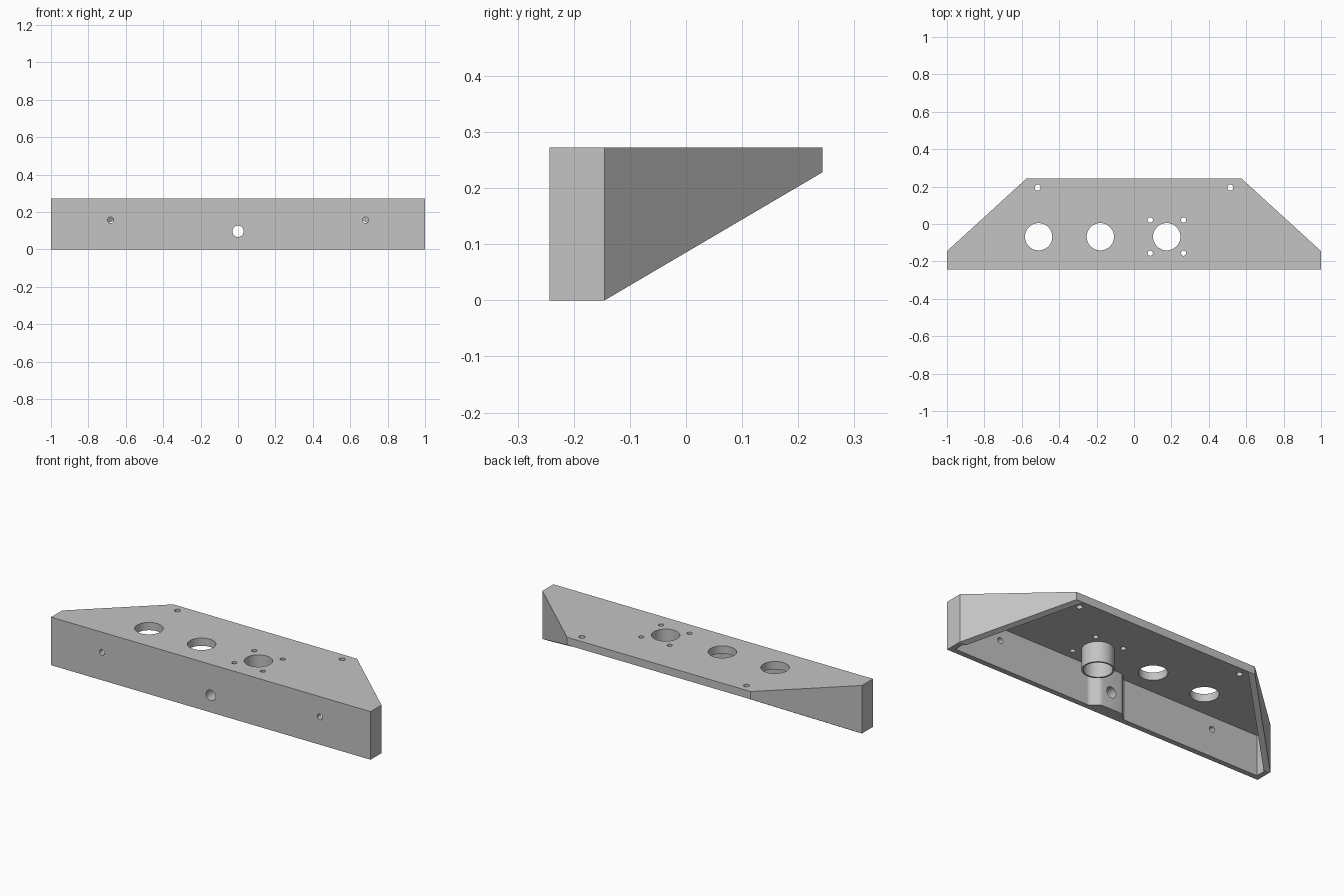
import bpy, bmesh, math
from mathutils import Matrix, Vector

cube = bpy.data.objects.get("Cube")
if cube:
    bpy.data.objects.remove(cube)

# Main sizes
HEIGHT, WALL, PLATE = 0.272, 0.03, 0.044
FRONT, BEND, BACK = -0.243, -0.145, 0.243
UNDER = HEIGHT - PLATE
INNER = FRONT + WALL

grey = bpy.data.materials.new("light_grey")
grey.use_nodes = True
colour = (0.55, 0.55, 0.55, 1)
grey.diffuse_color = colour
grey.node_tree.nodes["Principled BSDF"].inputs["Base Color"].default_value = colour


def make_object(name, bm):
    bmesh.ops.recalc_face_normals(bm, faces=bm.faces[:])
    mesh = bpy.data.meshes.new(name)
    bm.to_mesh(mesh)
    bm.free()
    mesh.materials.append(grey)
    obj = bpy.data.objects.new(name, mesh)
    bpy.context.collection.objects.link(obj)
    return obj


def prism(name, points, offset):
    """Extrude a flat outline of 3D points along an offset."""
    bm = bmesh.new()
    face = bm.faces.new([bm.verts.new(p) for p in points])
    new = bmesh.ops.extrude_face_region(bm, geom=[face])["geom"]
    verts = [v for v in new if isinstance(v, bmesh.types.BMVert)]
    bmesh.ops.translate(bm, verts=verts, vec=Vector(offset))
    return make_object(name, bm)


def cylinder(name, centre, radius, depth, along_y=False):
    bm = bmesh.new()
    turn = Matrix.Rotation(math.pi / 2, 4, 'X') if along_y else Matrix()
    bmesh.ops.create_cone(bm, cap_ends=True, segments=48, radius1=radius,
                          radius2=radius, depth=depth,
                          matrix=Matrix.Translation(centre) @ turn)
    return make_object(name, bm)


def cut(obj, cutters):
    """Subtract every cutter and bake the result."""
    for cutter in cutters:
        mod = obj.modifiers.new("cut", 'BOOLEAN')
        mod.operation, mod.solver, mod.object = 'DIFFERENCE', 'EXACT', cutter
    graph = bpy.context.evaluated_depsgraph_get()
    baked = bpy.data.meshes.new_from_object(obj.evaluated_get(graph))
    obj.modifiers.clear()
    obj.data = baked


def mirrored(half, z):
    """Complete a right-hand outline with its mirror image."""
    return [(x, y, z) for x, y in half] + [(-x, y, z) for x, y in reversed(half)]


# Outer shell, hollow interior and sloped underside
shell = prism("shell", mirrored([(1, FRONT), (1, BEND), (0.575, BACK)], 0),
              (0, 0, HEIGHT))
cavity = prism("cavity", mirrored([(1 - WALL, INNER), (1 - WALL, -0.158),
                                   (0.523, 0.25)], -0.1), (0, 0, UNDER + 0.1))
slope = (UNDER / (BACK - BEND))
wedge = prism("wedge", [(-2, BEND - 0.1, -0.1 * slope),
                        (-2, BACK + 0.1, UNDER + 0.1 * slope),
                        (-2, BACK + 0.1, -0.5), (-2, BEND - 0.1, -0.5)], (4, 0, 0))

# Large openings and screw holes in the top plate
top_holes = [(x, -0.068, 0.073) for x in (-0.51, -0.18, 0.175)]
top_holes += [(x, 0.195, 0.016) for x in (-0.515, 0.515)]
top_holes += [(x, y, 0.014) for x in (0.087, 0.265) for y in (0.021, -0.156)]
drills = [cylinder("top_drill", (x, y, HEIGHT), r, 0.2) for x, y, r in top_holes]

# Holes in the front wall
cable_drill = cylinder("cable_drill", (0, FRONT, 0.097), 0.03, 0.3, True)
drills += [cylinder("front_drill", (x, FRONT, 0.157), 0.016, 0.15, True)
           for x in (-0.682, 0.682)]
cut(shell, [cavity, wedge, cable_drill] + drills)

# Sleeve hanging below the right opening
sleeve_length = 0.115
sleeve = cylinder("sleeve", (0.175, -0.068, UNDER - sleeve_length / 2),
                  0.082, sleeve_length)
bore = cylinder("bore", (0.175, -0.068, UNDER), 0.073, 0.4)
cut(sleeve, [bore])

# Flared boss behind the cable hole
flare = []
for i in range(9):
    t = i / 8
    flare.append((0.12 - 0.06 * t, INNER + 0.02 * (1 - math.cos(math.pi * t))))
boss = prism("cable_boss", mirrored(flare, 0), (0, 0, UNDER))
cut(boss, [cable_drill])

# Remove the cutting tools
for tool in [cavity, wedge, cable_drill, bore] + drills:
    bpy.data.objects.remove(tool)

# Smooth curved walls, crisp edges
bpy.ops.object.select_all(action='DESELECT')
for part in (shell, sleeve, boss):
    part.select_set(True)
    bpy.context.view_layer.objects.active = part
bpy.ops.object.shade_smooth_by_angle(angle=math.radians(30))
